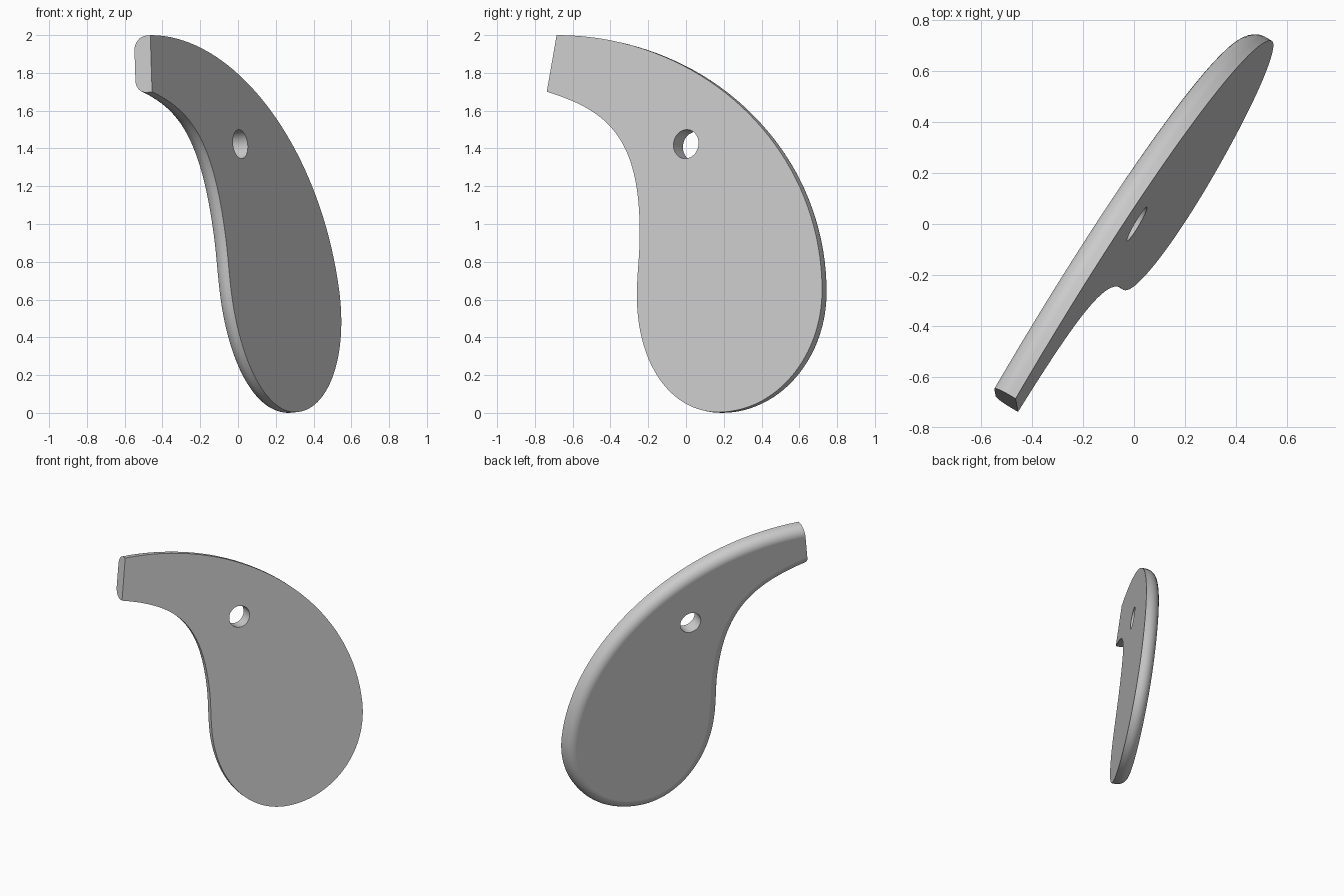
import bpy, bmesh, math
from mathutils import Vector
from mathutils.geometry import interpolate_bezier

cube = bpy.data.objects.get("Cube")
if cube:
    bpy.data.objects.remove(cube)

THICK, ROUND, STEPS = 0.10, 0.07, 8
NORMAL = Vector((1, -0.584, 0.133)).normalized()


def on_plane(y, z):
    """Point of the tilted flat face at a given y and z."""
    return Vector((0.2015 + 0.584 * y - 0.133 * z, y, z))


# Outline as Bezier knots: (y, z), incoming handle, outgoing handle
knots = [
    ((-0.685, 2.0), (0, 0), (0.78, 0)),
    ((0.72, 0.65), (0, 0.75), (0, -0.36)),
    ((0.17, 0.004), (0.30, 0), (-0.25, 0)),
    ((-0.26, 0.62), (0, -0.36), (0, 0.12)),
    ((-0.245, 0.95), (0, -0.12), (0, 0.50)),
    ((-0.737, 1.70), (0.33, -0.10), (0, 0)),
]
outline = []
for (a, _, out), (b, inc, _) in zip(knots, knots[1:]):
    ctrl = [on_plane(*a), on_plane(a[0] + out[0], a[1] + out[1]),
            on_plane(b[0] + inc[0], b[1] + inc[1]), on_plane(*b)]
    seg = interpolate_bezier(*ctrl, 40)
    outline += seg[1:] if outline else seg

# Inward directions; the two tip corners slide along the cut end
last = len(outline) - 1
inward = []
for i in range(last + 1):
    tangent = outline[min(i + 1, last)] - outline[max(i - 1, 0)]
    inward.append(tangent.cross(NORMAL).normalized())
tip = (outline[last] - outline[0]).normalized()
inward[0] = tip / tip.dot(inward[0])
inward[last] = -tip / -tip.dot(inward[last])

# Rim profile: straight wall, then a quarter round into the back
profile = [(0, 0)]
for s in range(STEPS + 1):
    ang = math.pi / 2 * s / STEPS
    profile.append((ROUND * (1 - math.cos(ang)), THICK - ROUND * (1 - math.sin(ang))))

bm = bmesh.new()
rings = [[bm.verts.new(p + d * inset - NORMAL * depth) for p, d in zip(outline, inward)]
         for inset, depth in profile]
for r0, r1 in zip(rings, rings[1:]):
    for i in range(last):
        bm.faces.new((r0[i], r0[i + 1], r1[i + 1], r1[i]))
bm.faces.new(rings[0])
bm.faces.new(rings[-1])
bm.faces.new([r[0] for r in rings] + [r[-1] for r in reversed(rings)])
bmesh.ops.recalc_face_normals(bm, faces=bm.faces)
mesh = bpy.data.meshes.new("curved_plate")
bm.to_mesh(mesh)
bm.free()
plate = bpy.data.objects.new("curved_plate", mesh)
bpy.context.collection.objects.link(plate)

# Grey material
grey = bpy.data.materials.new("light_grey")
grey.use_nodes = True
colour = (0.6, 0.6, 0.6, 1)
grey.diffuse_color = colour
grey.node_tree.nodes["Principled BSDF"].inputs["Base Color"].default_value = colour
mesh.materials.append(grey)

# Round hole through the plate
bpy.ops.mesh.primitive_cylinder_add(vertices=48, radius=0.077, depth=0.6,
                                    location=on_plane(0, 1.423),
                                    rotation=NORMAL.to_track_quat('Z', 'Y').to_euler())
cutter = bpy.context.object
cutter.name = "hole_cutter"
cutter.data.materials.append(grey)
cut = plate.modifiers.new("hole", 'BOOLEAN')
cut.operation = 'DIFFERENCE'
cut.solver = 'EXACT'
cut.object = cutter
bpy.ops.object.select_all(action='DESELECT')
plate.select_set(True)
bpy.context.view_layer.objects.active = plate
bpy.ops.object.modifier_apply(modifier=cut.name)
bpy.data.objects.remove(cutter)

# Smooth rim with crisp edges
bpy.ops.object.shade_smooth_by_angle(angle=math.radians(30))
weighted = plate.modifiers.new("weighted_normals", 'WEIGHTED_NORMAL')
weighted.keep_sharp = True
